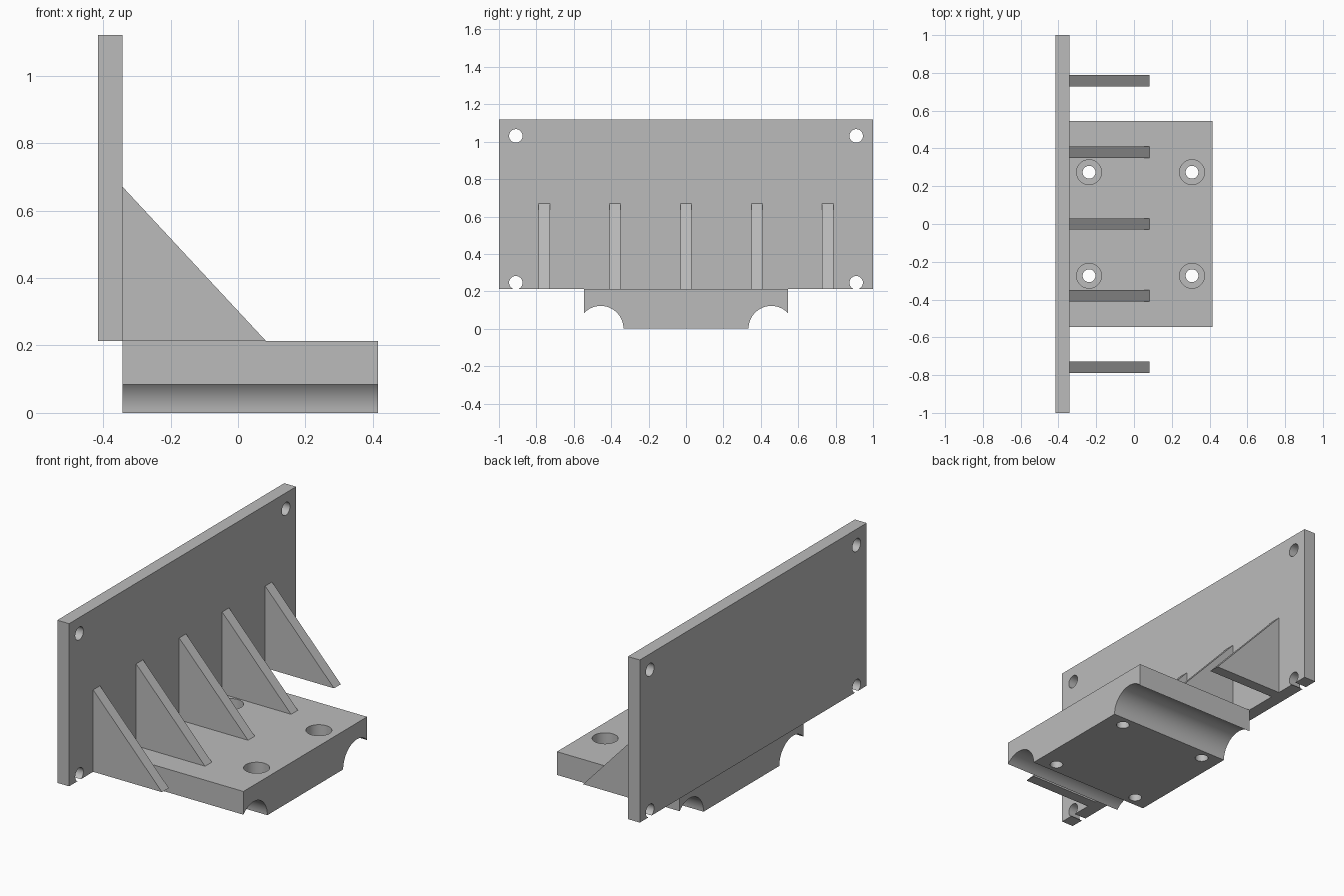
import bpy, bmesh, math
from mathutils import Vector

cube = bpy.data.objects.get("Cube")
if cube:
    bpy.data.objects.remove(cube, do_unlink=True)

grey = bpy.data.materials.new("plain grey")
grey.use_nodes = True
COLOUR = (0.5, 0.5, 0.5, 1)
grey.diffuse_color = COLOUR
grey.node_tree.nodes["Principled BSDF"].inputs["Base Color"].default_value = COLOUR

# Main dimensions
BACK, INNER, FRONT = -0.415, -0.342, 0.415
DECK, TOP = 0.213, 1.12
HALF_BASE = 0.545


def prism(name, points, direction):
    """Extrude a closed outline along a direction."""
    bm = bmesh.new()
    face = bm.faces.new([bm.verts.new(p) for p in points])
    new = bmesh.ops.extrude_face_region(bm, geom=[face], use_keep_orig=True)["geom"]
    verts = [v for v in new if isinstance(v, bmesh.types.BMVert)]
    bmesh.ops.translate(bm, vec=Vector(direction), verts=verts)
    bmesh.ops.recalc_face_normals(bm, faces=bm.faces)
    mesh = bpy.data.meshes.new(name)
    bm.to_mesh(mesh)
    bm.free()
    mesh.materials.append(grey)
    obj = bpy.data.objects.new(name, mesh)
    bpy.context.collection.objects.link(obj)
    return obj


def activate(obj):
    bpy.ops.object.select_all(action='DESELECT')
    obj.select_set(True)
    bpy.context.view_layer.objects.active = obj


def drill(obj, centre, radius, depth, rotation=(0, 0, 0)):
    """Cut a round hole centred on a point."""
    bpy.ops.mesh.primitive_cylinder_add(vertices=40, radius=radius, depth=depth,
                                        location=centre, rotation=rotation)
    cutter = bpy.context.object
    cutter.hide_render = True
    cutter.data.materials.append(grey)
    mod = obj.modifiers.new("hole", 'BOOLEAN')
    mod.operation, mod.solver, mod.object = 'DIFFERENCE', 'EXACT', cutter
    activate(obj)
    bpy.ops.object.modifier_apply(modifier=mod.name)
    bpy.data.objects.remove(cutter, do_unlink=True)


# Upright plate with four corner holes; the lower pair breaks the bottom edge
plate = prism("back_plate", [(BACK, -1, DECK), (BACK, 1, DECK), (BACK, 1, TOP), (BACK, -1, TOP)],
              (INNER - BACK, 0, 0))
for y in (-0.91, 0.91):
    for z in (0.246, 1.031):
        drill(plate, ((BACK + INNER) / 2, y, z), 0.036, 0.3, (0, math.pi / 2, 0))

# Base block with a round groove along each lower edge
R, GROOVE_Y = 0.122, 0.456
end = math.acos((HALF_BASE - GROOVE_Y) / R)
steps = 24
arc = []
for i in range(steps + 1):
    a = math.pi + (end - math.pi) * i / steps
    arc.append((GROOVE_Y + R * math.cos(a), R * math.sin(a)))
half = arc + [(HALF_BASE, DECK)]
outline = half + [(-y, z) for y, z in reversed(half)]
base = prism("base_block", [(INNER, y, z) for y, z in outline], (FRONT - INNER, 0, 0))

# Counterbored screw holes
for x in (-0.238, 0.307):
    for y in (-0.274, 0.274):
        drill(base, (x, y, DECK), 0.066, 0.23)
        drill(base, (x, y, 0.1), 0.034, 0.5)

# Five triangular gussets
WIDTH = 0.06
for i in range(-2, 3):
    y = i * 0.379 - WIDTH / 2
    prism(f"gusset_{i + 3}", [(INNER, y, DECK), (0.083, y, DECK), (INNER, y, 0.67)],
          (0, WIDTH, 0))

for part in (plate, base):
    activate(part)
    bpy.ops.object.shade_smooth_by_angle(angle=math.radians(30))
